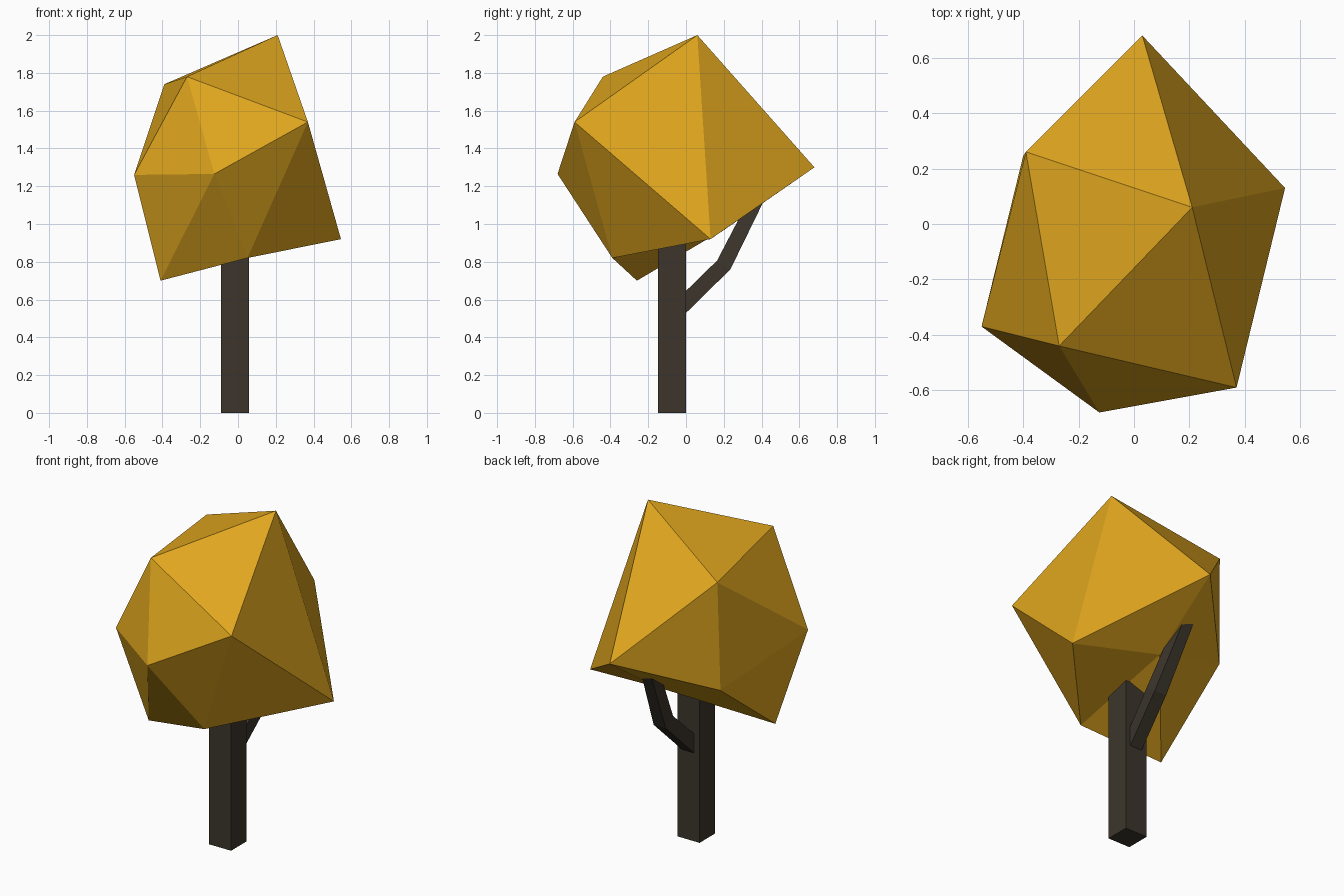
import bpy

if "Cube" in bpy.data.objects:
    bpy.data.objects.remove(bpy.data.objects["Cube"])


def make_object(name, verts, faces, mat):
    mesh = bpy.data.meshes.new(name)
    mesh.from_pydata(verts, [], faces)
    mesh.materials.append(mat)
    obj = bpy.data.objects.new(name, mesh)
    bpy.context.collection.objects.link(obj)
    return obj


def material(name, color):
    mat = bpy.data.materials.new(name)
    mat.diffuse_color = (*color, 1)
    mat.use_nodes = True
    mat.node_tree.nodes["Principled BSDF"].inputs["Base Color"].default_value = mat.diffuse_color
    return mat


def loft(name, rings, mat):
    """Skin a stack of four-sided rings and cap both ends."""
    verts = [v for ring in rings for v in ring]
    faces = [(3, 2, 1, 0), tuple(range(len(verts) - 4, len(verts)))]
    for r in range(len(rings) - 1):
        for i in range(4):
            a, b = 4 * r + i, 4 * r + (i + 1) % 4
            faces.append((a, b, b + 4, a + 4))
    return make_object(name, verts, faces, mat)


bark = material("bark", (0.045, 0.036, 0.025))
leaf = material("leaf", (0.74, 0.38, 0.013))

# Trunk: square post running up into the crown
x0, x1, y0, y1 = -0.09, 0.057, -0.147, 0.0
loft("trunk", [[(x0, y0, z), (x1, y0, z), (x1, y1, z), (x0, y1, z)]
               for z in (0.0, 1.15)], bark)

# Branch: bent square limb; centre x, half width, lower (y, z), upper (y, z)
stations = [
    (-0.02, 0.04, (-0.06, 0.47), (-0.06, 0.587)),
    (0.01, 0.04, (0.235, 0.76), (0.165, 0.807)),
    (-0.04, 0.033, (0.445, 1.19), (0.375, 1.21)),
]
loft("branch", [[(x - w, *lo), (x + w, *lo), (x + w, *up), (x - w, *up)]
                for x, w, lo, up in stations], bark)

# Crown: distorted icosahedron from two poles and two staggered rings
top, bottom = (0.21, 0.06, 2.0), (-0.41, -0.26, 0.70)
upper = [(-0.39, 0.26, 1.74), (-0.27, -0.44, 1.78), (0.37, -0.59, 1.54),
         (0.545, 0.13, 0.92), (0.03, 0.68, 1.30)]
lower = [(-0.55, -0.37, 1.26), (-0.125, -0.68, 1.265), (0.05, -0.39, 0.82),
         (0.02, 0.24, 0.995), (-0.40, 0.245, 1.09)]
faces = []
for i in range(5):
    j = (i + 1) % 5
    faces += [(0, 1 + i, 1 + j), (1 + i, 6 + i, 1 + j),
              (6 + i, 6 + j, 1 + j), (11, 6 + j, 6 + i)]
make_object("crown", [top, *upper, *lower, bottom], faces, leaf)
